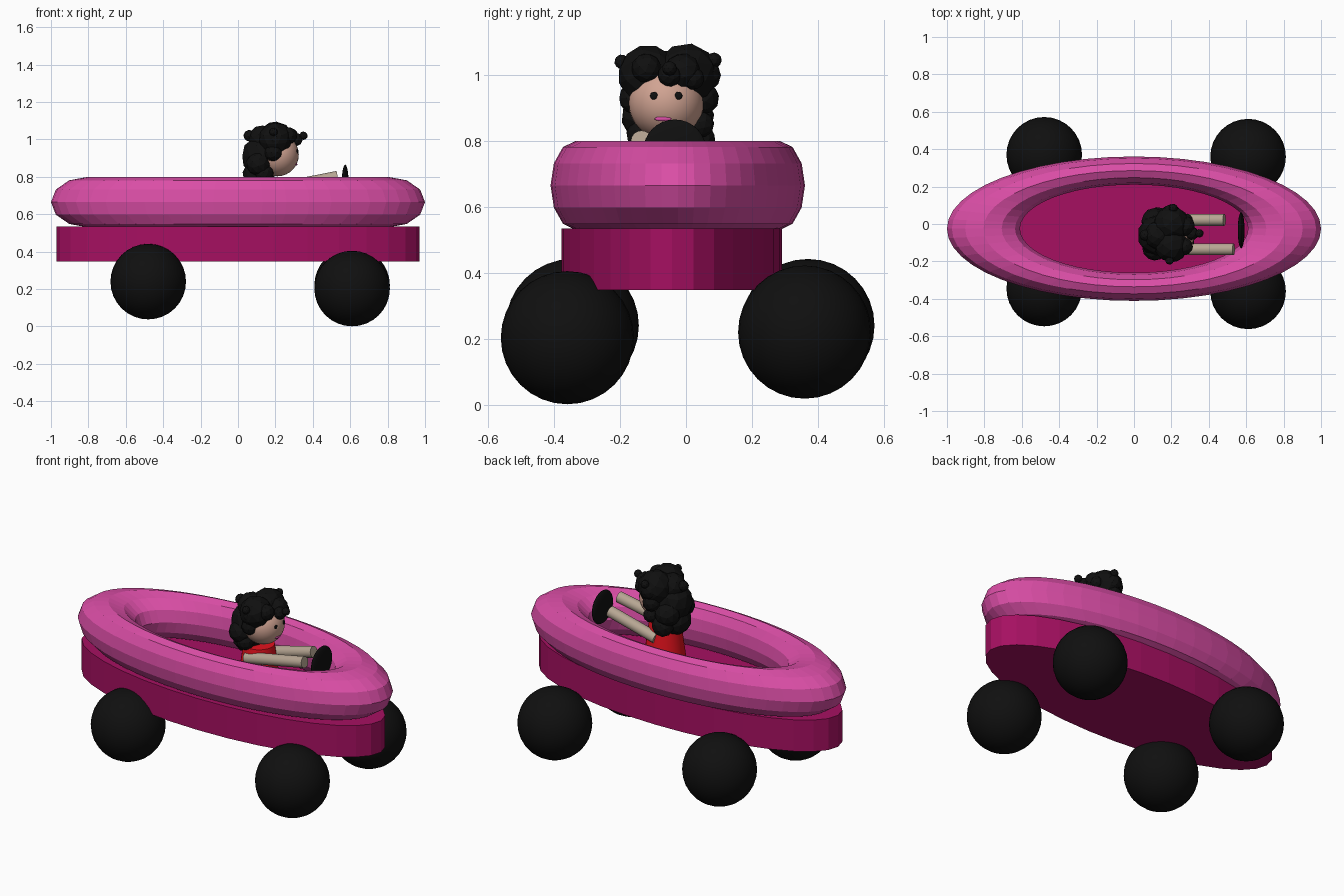
import bpy, bmesh, math
from mathutils import Vector, Matrix

if "Cube" in bpy.data.objects:
    bpy.data.objects.remove(bpy.data.objects["Cube"])


def material(name, rgb):
    m = bpy.data.materials.new(name)
    m.diffuse_color = (*rgb, 1)
    m.use_nodes = True
    m.node_tree.nodes["Principled BSDF"].inputs["Base Color"].default_value = m.diffuse_color
    return m


PINK = material("pink", (0.70, 0.075, 0.38))
MAGENTA = material("dark magenta", (0.38, 0.005, 0.12))
BLACK = material("black", (0.005, 0.005, 0.005))
RED = material("red", (0.78, 0.006, 0.012))
FACE = material("face skin", (0.64, 0.37, 0.29))
ARM = material("arm skin", (0.47, 0.38, 0.29))


def finish(name, mat, scale=(1, 1, 1), smooth=False):
    ob = bpy.context.object
    ob.name = name
    ob.scale = scale
    ob.data.materials.append(mat)
    if smooth:
        bpy.ops.object.shade_smooth_by_angle(angle=math.radians(40))
    return ob


def ball(name, mat, loc, r, scale=(1, 1, 1), seg=32, smooth=True):
    bpy.ops.mesh.primitive_uv_sphere_add(segments=seg, ring_count=seg // 2, radius=r, location=loc)
    return finish(name, mat, scale, smooth)


def rod(name, mat, a, b, r):
    a, b = Vector(a), Vector(b)
    bpy.ops.mesh.primitive_cylinder_add(vertices=24, radius=r, depth=(b - a).length, location=(a + b) / 2)
    ob = bpy.context.object
    ob.rotation_euler = (b - a).to_track_quat('Z', 'Y').to_euler()
    return finish(name, mat, smooth=True)


# Oval hull
bpy.ops.mesh.primitive_cylinder_add(vertices=32, radius=1, depth=1, location=(0, -0.043, 0.441))
finish("hull", MAGENTA, (0.97, 0.335, 0.187))

# Oval tube around the cockpit
bpy.ops.mesh.primitive_torus_add(major_segments=48, minor_segments=12, major_radius=0.805,
                                 minor_radius=0.195, location=(0, -0.025, 0.665))
finish("rim_tube", PINK, (1, 0.386, 0.69))

# Ball wheels
for name, loc in (("front_right", (0.61, -0.36, 0.203)), ("front_left", (0.61, 0.36, 0.22)),
                  ("rear_right", (-0.48, -0.345, 0.24)), ("rear_left", (-0.48, 0.37, 0.24))):
    ball(name + "_wheel", BLACK, loc, 0.202)

# Steering disc
ball("steering_disc", BLACK, (0.573, -0.034, 0.769), 0.096, (0.19, 1, 1))

# Driver torso and arms
bpy.ops.mesh.primitive_cone_add(vertices=32, radius1=0.12, radius2=0.085, depth=0.26, location=(0.18, -0.06, 0.66))
finish("torso", RED, smooth=True)
rod("right_arm", ARM, (0.15, -0.135, 0.725), (0.533, -0.135, 0.80), 0.032)
rod("left_arm", ARM, (0.18, 0.022, 0.71), (0.483, 0.022, 0.788), 0.032)

# Head, eyes and mouth
ball("head", FACE, (0.21, -0.06, 0.918), 0.115)
for side, y in (("right", -0.097), ("left", -0.023)):
    ball(side + "_eye", BLACK, (0.317, y, 0.937), 0.012, (0.4, 1, 1), 16)
ball("mouth", PINK, (0.312, -0.07, 0.867), 0.026, (0.2, 1, 0.28), 16)

# Curly hair: clumps of faceted lumps (x, y, z, radius)
LUMPS = [
    (0.13, -0.06, 0.91, 0.11), (0.11, -0.13, 0.87, 0.065), (0.11, 0.015, 0.87, 0.07),
    (0.11, -0.06, 0.81, 0.085), (0.13, 0.03, 0.80, 0.06), (0.14, -0.13, 0.82, 0.05),
    (0.20, -0.115, 1.00, 0.09), (0.20, 0.0, 1.00, 0.095), (0.13, -0.06, 1.00, 0.075),
    (0.19, -0.155, 0.93, 0.048), (0.19, 0.05, 0.93, 0.05), (0.20, -0.155, 1.00, 0.05),
    (0.20, 0.055, 1.00, 0.05), (0.20, 0.045, 0.85, 0.04), (0.27, -0.01, 1.01, 0.055),
    (0.27, -0.12, 1.02, 0.045), (0.28, 0.02, 0.99, 0.035), (0.31, -0.05, 1.00, 0.035),
    (0.35, -0.05, 1.02, 0.022), (0.19, -0.195, 1.04, 0.022), (0.21, 0.085, 1.045, 0.023),
    (0.06, -0.06, 1.02, 0.03),
]
bm = bmesh.new()
for i, (x, y, z, r) in enumerate(LUMPS):
    turn = Matrix.Rotation(i * 1.3, 4, 'Z') @ Matrix.Rotation(i * 0.7, 4, 'X')
    bmesh.ops.create_icosphere(bm, subdivisions=2, radius=r * 1.02,
                               matrix=Matrix.Translation((x, y, z)) @ turn)
me = bpy.data.meshes.new("hair")
bm.to_mesh(me)
bm.free()
me.materials.append(BLACK)
bpy.context.collection.objects.link(bpy.data.objects.new("hair", me))
